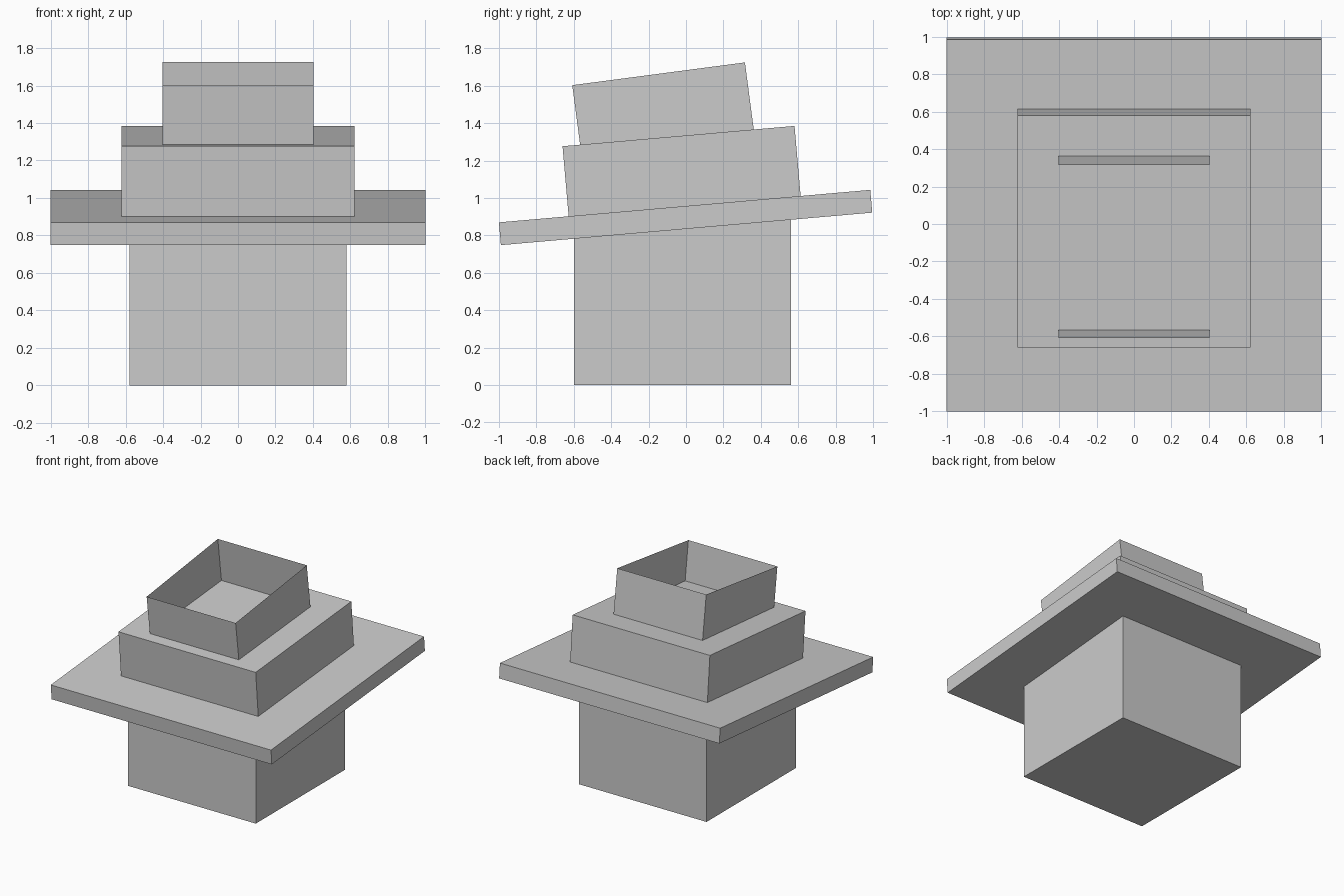
import bpy, bmesh
from math import radians
from mathutils import Matrix

if "Cube" in bpy.data.objects:
    bpy.data.objects.remove(bpy.data.objects["Cube"])


def block(name, top_y, top_z, size, tilt=0.0, hollow=False):
    """Box hung below the centre of its top face, tilted about the x axis."""
    bm = bmesh.new()
    bmesh.ops.create_cube(bm, size=1.0)
    bmesh.ops.translate(bm, verts=bm.verts, vec=(0, 0, -0.5))
    bmesh.ops.scale(bm, verts=bm.verts, vec=size)
    if hollow:
        caps = [f for f in bm.faces if abs(f.normal.z) > 0.9]
        bmesh.ops.delete(bm, geom=caps, context='FACES_ONLY')
    bm.transform(Matrix.Translation((0, top_y, top_z))
                 @ Matrix.Rotation(radians(tilt), 4, 'X'))
    mesh = bpy.data.meshes.new(name)
    bm.to_mesh(mesh)
    bm.free()
    obj = bpy.data.objects.new(name, mesh)
    bpy.context.collection.objects.link(obj)
    return obj


# Upright square shaft, its top buried in the tilted slab
block("base_shaft", -0.018, 0.89, (1.16, 1.16, 0.89))

# Wide slab and the middle block resting on it, both tilted back
block("slab", -0.0075, 0.9565, (2.0, 1.993, 0.122), 5)
block("middle_block", -0.04, 1.331, (1.246, 1.245, 0.382), 5)

# Open sheet-walled collar, its lower edge sunk into the middle block
block("open_collar", -0.1465, 1.664, (0.808, 0.931, 0.37), 7.5, hollow=True)
